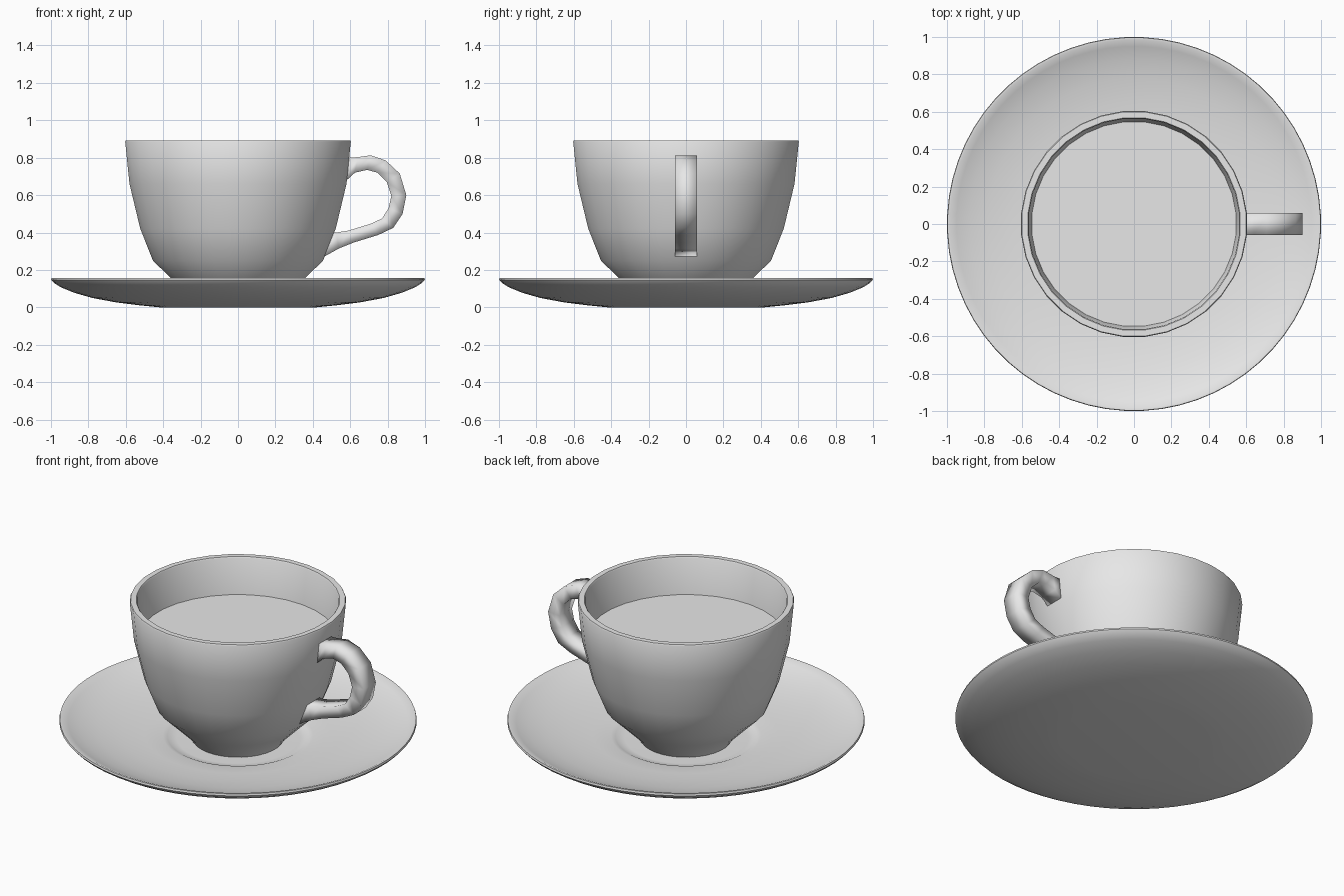
import bpy, bmesh, math

if "Cube" in bpy.data.objects:
    bpy.data.objects.remove(bpy.data.objects["Cube"])

grey = bpy.data.materials.new("light_grey_china")
grey.diffuse_color = (0.8, 0.8, 0.8, 1)
grey.use_nodes = True
grey.node_tree.nodes["Principled BSDF"].inputs["Base Color"].default_value = grey.diffuse_color


def finish(name, bm, angle):
    bmesh.ops.recalc_face_normals(bm, faces=bm.faces)
    me = bpy.data.meshes.new(name)
    bm.to_mesh(me)
    bm.free()
    me.materials.append(grey)
    ob = bpy.data.objects.new(name, me)
    bpy.context.collection.objects.link(ob)
    bpy.ops.object.select_all(action='DESELECT')
    ob.select_set(True)
    bpy.context.view_layer.objects.active = ob
    bpy.ops.object.shade_smooth_by_angle(angle=math.radians(angle))
    return ob


def lathe(name, profile, sides, angle):
    """Turn an (r, z) profile around z; open ends are capped with flat discs."""
    bm = bmesh.new()
    rings = []
    for r, z in profile:
        ring = []
        for i in range(sides):
            a = 2 * math.pi * (i + 0.5) / sides
            ring.append(bm.verts.new((r * math.cos(a), r * math.sin(a), z)))
        rings.append(ring)
    for a, b in zip(rings, rings[1:]):
        for i in range(sides):
            j = (i + 1) % sides
            bm.faces.new((a[i], a[j], b[j], b[i]))
    bm.faces.new(rings[0])
    if len(rings) > 1:
        bm.faces.new(rings[-1])
    return finish(name, bm, angle)


# Saucer: underside, thin rim, dished top with a shallow well
lathe("saucer", [
    (0.42, 0.0), (0.52, 0.01), (0.65, 0.026), (0.78, 0.05), (0.88, 0.079),
    (0.95, 0.108), (0.985, 0.13), (1.0, 0.147), (0.997, 0.158), (0.985, 0.158),
    (0.95, 0.142), (0.88, 0.117), (0.78, 0.093), (0.65, 0.073), (0.52, 0.062),
    (0.42, 0.056), (0.395, 0.05), (0.375, 0.04), (0.34, 0.038)], 64, 50)

# Cup: outside wall, rim, inside wall
lathe("cup", [
    (0.255, 0.038), (0.29, 0.085), (0.365, 0.16), (0.457, 0.25), (0.525, 0.42),
    (0.583, 0.66), (0.606, 0.885), (0.602, 0.893), (0.57, 0.893), (0.565, 0.885),
    (0.548, 0.66), (0.49, 0.43), (0.425, 0.275), (0.33, 0.18), (0.24, 0.11)], 32, 50)

# Drink surface
lathe("drink", [(0.549, 0.668)], 32, 30)

# Handle: outer and inner edge of the loop, given in the x-z plane
loop = [((0.58, 0.80), (0.565, 0.665)), ((0.64, 0.803), (0.625, 0.72)),
        ((0.71, 0.813), (0.69, 0.735)), ((0.79, 0.785), (0.745, 0.72)),
        ((0.865, 0.715), (0.795, 0.67)), ((0.90, 0.60), (0.82, 0.595)),
        ((0.88, 0.50), (0.805, 0.53)), ((0.83, 0.425), (0.77, 0.475)),
        ((0.75, 0.387), (0.71, 0.447)), ((0.62, 0.347), (0.59, 0.41)),
        ((0.54, 0.315), (0.525, 0.40)), ((0.45, 0.265), (0.50, 0.41))]
bm = bmesh.new()
w = 0.059
sections = [[bm.verts.new((p[0], y, p[1]))
             for p, y in ((o, -w), (o, w), (i, w), (i, -w))] for o, i in loop]
for a, b in zip(sections, sections[1:]):
    for k in range(4):
        m = (k + 1) % 4
        bm.faces.new((a[k], a[m], b[m], b[k]))
bm.faces.new(sections[0])
bm.faces.new(sections[-1])
finish("handle", bm, 120)
